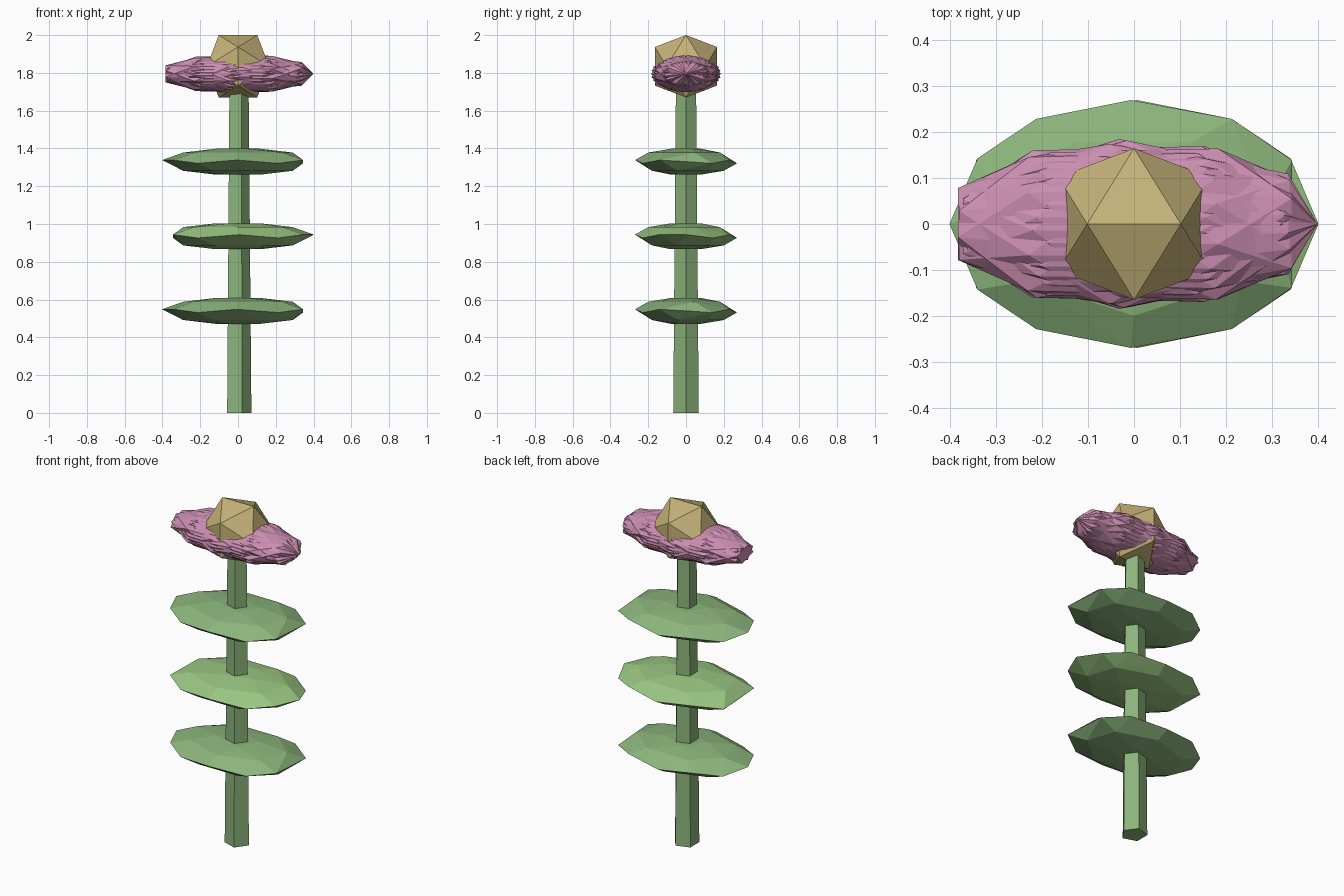
import bpy, bmesh
from math import cos, sin, pi, radians, sqrt
from mathutils import Matrix, Vector

if "Cube" in bpy.data.objects:
    bpy.data.objects.remove(bpy.data.objects["Cube"])


def material(name, rgb):
    m = bpy.data.materials.new(name)
    m.diffuse_color = (*rgb, 1)
    m.use_nodes = True
    m.node_tree.nodes["Principled BSDF"].inputs["Base Color"].default_value = m.diffuse_color
    return m


def finish(name, bm, mat):
    bmesh.ops.recalc_face_normals(bm, faces=bm.faces)
    me = bpy.data.meshes.new(name)
    bm.to_mesh(me)
    bm.free()
    ob = bpy.data.objects.new(name, me)
    bpy.context.collection.objects.link(ob)
    me.materials.append(mat)


def add_hull(bm, points):
    verts = [bm.verts.new(p) for p in points]
    res = bmesh.ops.convex_hull(bm, input=verts)
    loose = [v for v in res["geom_interior"] if isinstance(v, bmesh.types.BMVert)]
    bmesh.ops.delete(bm, geom=loose, context='VERTS')


stem_green = material("stem_green", (0.26, 0.46, 0.20))
leaf_green = material("leaf_green", (0.26, 0.46, 0.20))
bright_green = material("bright_green", (0.32, 0.56, 0.22))
pink = material("petal_pink", (0.60, 0.27, 0.44))
gold = material("centre_gold", (0.56, 0.45, 0.19))

# Five-sided tapering stem, one corner towards +x
bm = bmesh.new()
bmesh.ops.create_cone(bm, cap_ends=True, segments=5, radius1=0.071, radius2=0.056,
                      depth=1.75, matrix=Matrix.Translation((0, 0, 0.875)))
corner = max(bm.verts, key=lambda v: v.co.xy.length).co
bmesh.ops.rotate(bm, verts=bm.verts,
                 matrix=Matrix.Rotation(-Vector((corner.x, corner.y)).angle_signed(Vector((1, 0))), 3, 'Z'))
finish("stem", bm, stem_green)

# Faceted leaf discs: pointed at one end, blunt at the other, alternating sides
rim = [180, 148, 122, 91, 58, 31, -31, -58, -91, -122, -148]
for i, (z, side, mat) in enumerate([(0.54, 1, leaf_green), (0.935, -1, bright_green),
                                    (1.33, 1, leaf_green)]):
    pts = [(cos(radians(a)), sin(radians(a)), 0.12 * (-1) ** k) for k, a in enumerate(rim)]
    for s in (1, -1):
        for r, h, n in ((0.74, 0.67, 7), (0.32, 0.95, 4)):
            pts += [(r * cos(2 * pi * (k + s * 0.25) / n),
                     r * sin(2 * pi * (k + s * 0.25) / n), s * h) for k in range(n)]
    bm = bmesh.new()
    add_hull(bm, [(0.402 * side * x, 0.27 * y, z + 0.072 * h) for x, y, h in pts])
    finish(f"leaf_{i + 1}", bm, mat)

# Spiky petal mass: the same faceted solid turned repeatedly about the x axis
bm = bmesh.new()
rings = [(0.80, 0.60, 0), (0.40, 0.92, 0.5), (-0.08, 1.0, 0), (-0.52, 0.87, 0.5), (-0.90, 0.45, 0)]
for c in range(9):
    shift = 0.06 * sin(c * 2.4)
    pts = [(1, 0, 0)]
    for x, r, off in rings:
        for k in range(4):
            a = 2 * pi * (k + off) / 4 + c * pi / 18
            px = x + shift
            pts.append((px, r * cos(a), r * sin(a)))
    add_hull(bm, [(0.40 * x, 0.185 * y, 1.795 + 0.106 * z) for x, y, z in pts])
finish("petals", bm, pink)

# Icosahedral flower centre with an edge on top along x
b = 0.165
a = b * 2 / (1 + sqrt(5))
pts = []
for s in (1, -1):
    for t in (1, -1):
        pts += [(s * a, 0, t * b), (0, s * b, t * a), (s * b, t * a, 0)]
bm = bmesh.new()
add_hull(bm, [(x, y, z + 1.835) for x, y, z in pts])
finish("flower_centre", bm, gold)
